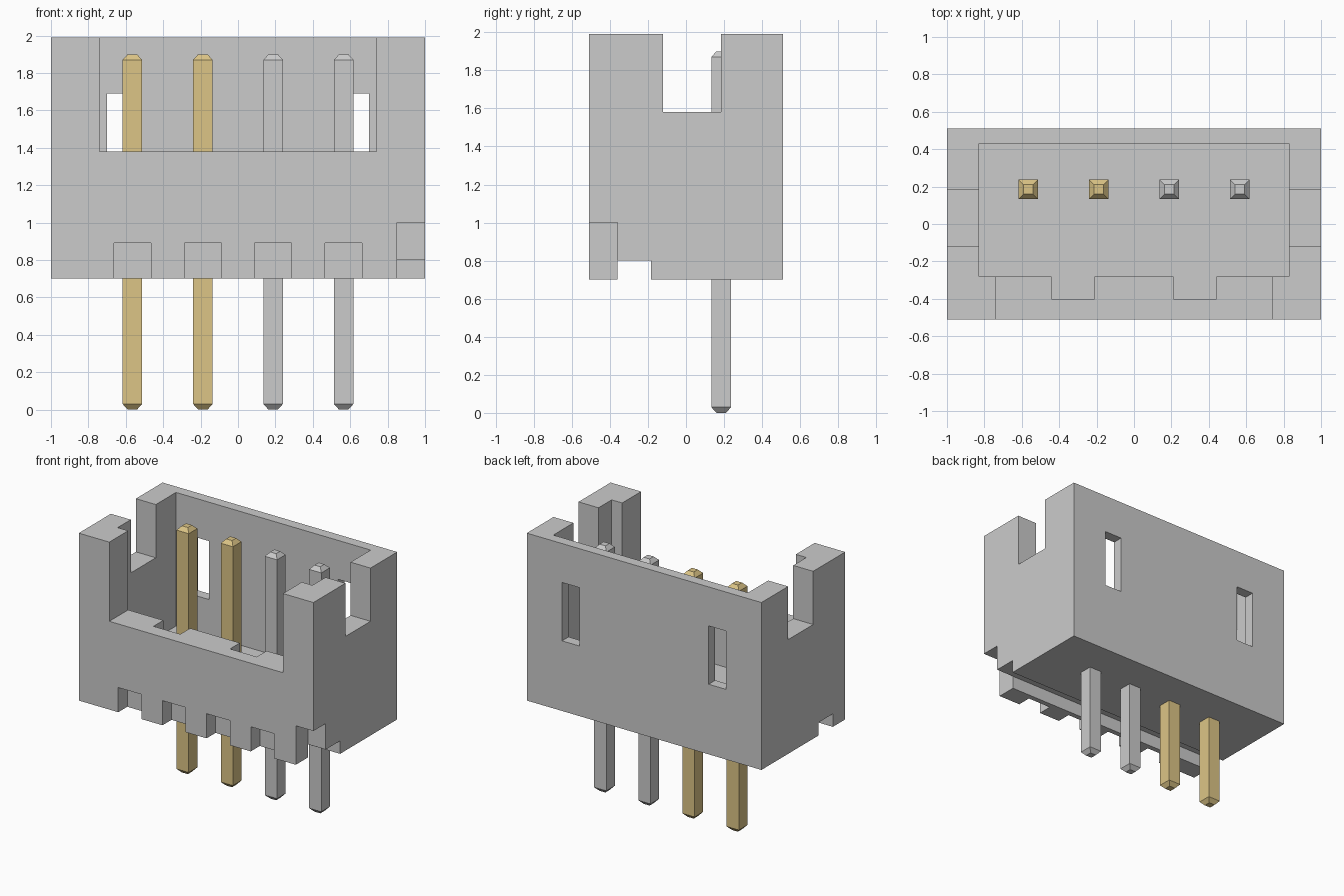
import bpy

if "Cube" in bpy.data.objects:
    bpy.data.objects.remove(bpy.data.objects["Cube"])

def box(name, x, y, z):
    """Axis-aligned box from (min, max) pairs."""
    verts = [(a, b, c) for a in x for b in y for c in z]
    faces = [(0, 1, 3, 2), (4, 6, 7, 5), (0, 4, 5, 1), (2, 3, 7, 6), (0, 2, 6, 4), (1, 5, 7, 3)]
    mesh = bpy.data.meshes.new(name)
    mesh.from_pydata(verts, [], faces)
    ob = bpy.data.objects.new(name, mesh)
    bpy.context.collection.objects.link(ob)
    return ob

def cut(target, x, y, z):
    """Subtract a box from the target."""
    cutter = box("cutter", x, y, z)
    cutter.hide_render = True
    mod = target.modifiers.new("cut", "BOOLEAN")
    mod.operation = "DIFFERENCE"
    mod.solver = "EXACT"
    mod.object = cutter
    bpy.context.view_layer.objects.active = target
    bpy.ops.object.modifier_apply(modifier=mod.name)
    mesh = cutter.data
    bpy.data.objects.remove(cutter)
    bpy.data.meshes.remove(mesh)

def pin(name, x, y, material=None):
    """Square pin with chamfered ends, lofted through four square rings."""
    rings = [(0.0, 0.025), (0.03, 0.052), (1.87, 0.052), (1.90, 0.025)]
    verts = [(x + sx * r, y + sy * r, z) for z, r in rings
             for sx, sy in ((-1, -1), (1, -1), (1, 1), (-1, 1))]
    faces = [(3, 2, 1, 0), (12, 13, 14, 15)]
    for k in range(3):
        for i in range(4):
            j = (i + 1) % 4
            faces.append((4 * k + i, 4 * k + j, 4 * k + 4 + j, 4 * k + 4 + i))
    mesh = bpy.data.meshes.new(name)
    mesh.from_pydata(verts, [], faces)
    if material:
        mesh.materials.append(material)
    bpy.context.collection.objects.link(bpy.data.objects.new(name, mesh))

PIN_X = [-0.565, -0.188, 0.188, 0.565]
PIN_Y = 0.185
FLOOR = 0.96

# Housing shell with its open cavity
housing = box("housing", (-1, 1), (-0.51, 0.51), (0.70, 1.99))
cut(housing, (-0.83, 0.83), (-0.28, 0.43), (FLOOR, 2.2))

# Wide front opening
cut(housing, (-0.74, 0.74), (-0.7, -0.2), (1.38, 2.2))

# Mirrored cut-outs: side notches, key slots in the front wall, back windows
for s in (-1, 1):
    cut(housing, sorted((s * 0.7, s * 1.2)), (-0.12, 0.185), (1.58, 2.2))
    cut(housing, sorted((s * 0.212, s * 0.44)), (-0.40, -0.2), (FLOOR, 2.2))
    cut(housing, sorted((s * 0.55, s * 0.70)), (0.35, 0.7), (1.24, 1.69))

# Groove under the base, corner notch and the small slots below each pin
cut(housing, (-1.2, 1.2), (-0.36, -0.185), (0.5, 0.80))
cut(housing, (0.85, 1.2), (-0.7, -0.36), (0.5, 1.0))
for x in PIN_X:
    cut(housing, (x - 0.099, x + 0.099), (-0.7, -0.40), (0.5, 0.89))

# Contact pins, the left two gold
gold = bpy.data.materials.new("gold")
gold.diffuse_color = (0.72, 0.56, 0.24, 1)
gold.use_nodes = True
gold.node_tree.nodes["Principled BSDF"].inputs["Base Color"].default_value = gold.diffuse_color
for i, x in enumerate(PIN_X):
    pin(f"pin_{i + 1}", x, PIN_Y, gold if i < 2 else None)
